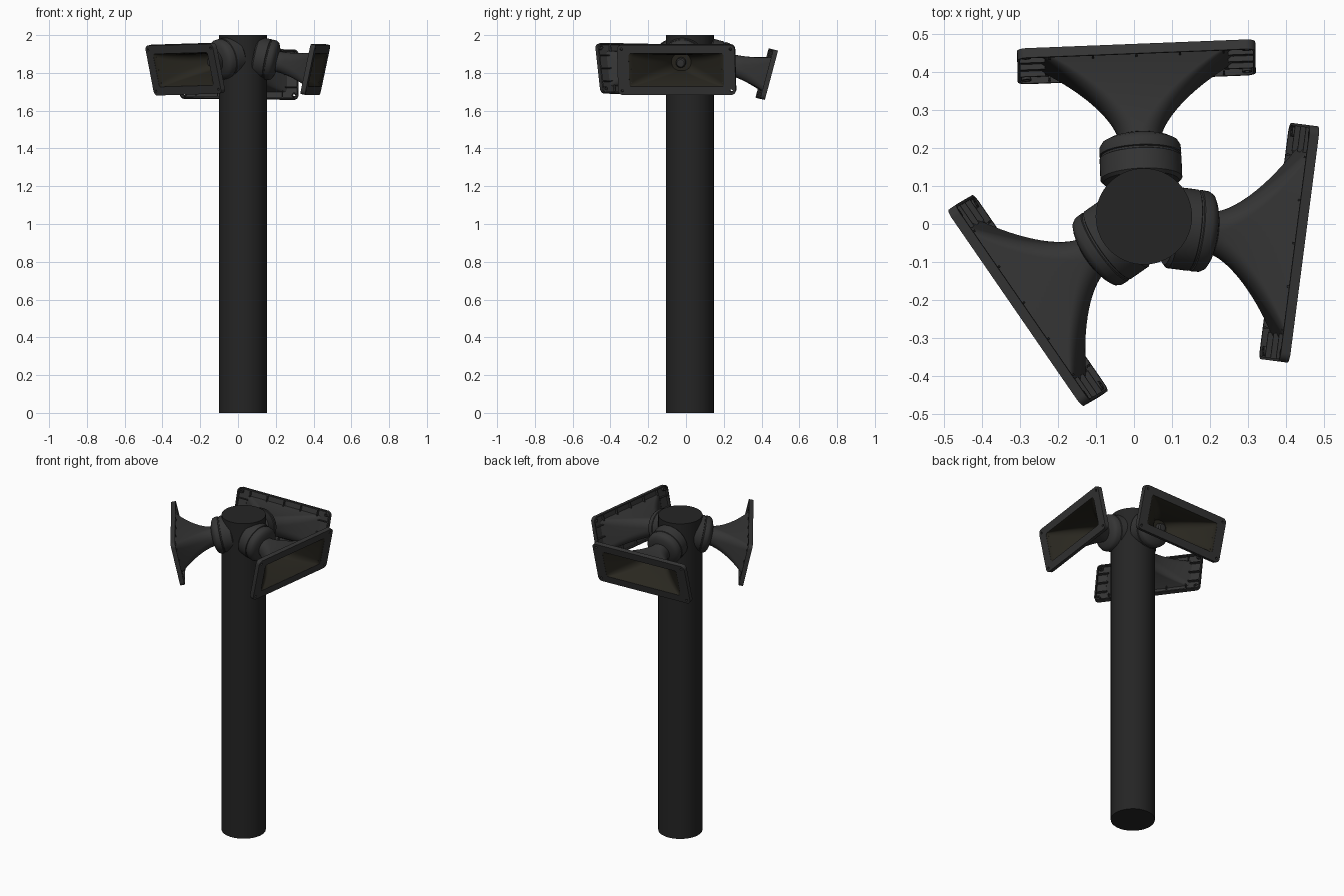
import bpy, bmesh, math
from mathutils import Matrix, Vector

if "Cube" in bpy.data.objects:
    bpy.data.objects.remove(bpy.data.objects["Cube"])


def material(name, rgb):
    m = bpy.data.materials.new(name)
    m.diffuse_color = (*rgb, 1)
    m.use_nodes = True
    m.node_tree.nodes["Principled BSDF"].inputs["Base Color"].default_value = m.diffuse_color
    return m


POLE = material("pole_black", (0.018, 0.018, 0.018))
SHELL = material("horn_grey", (0.035, 0.035, 0.035))
INSIDE = material("horn_inside", (0.022, 0.020, 0.014))


def finish(bm, name, mats, angle=35):
    bmesh.ops.recalc_face_normals(bm, faces=bm.faces)
    me = bpy.data.meshes.new(name)
    bm.to_mesh(me)
    bm.free()
    for m in mats:
        me.materials.append(m)
    me.shade_smooth()
    me.set_sharp_from_angle(angle=math.radians(angle))
    return me


def add(name, me, matrix=Matrix()):
    ob = bpy.data.objects.new(name, me)
    bpy.context.collection.objects.link(ob)
    ob.matrix_world = matrix
    return ob


def rounded_rect(w, h, r, n=8):
    pts = []
    for k, (sx, sy) in enumerate([(1, 1), (-1, 1), (-1, -1), (1, -1)]):
        for i in range(n + 1):
            a = math.pi / 2 * (k + i / n)
            pts.append((sx * (w - r) + r * math.cos(a), sy * (h - r) + r * math.sin(a)))
    return pts


def circle(x, z, r, n=16):
    return [(x + r * math.cos(2 * math.pi * i / n), z + r * math.sin(2 * math.pi * i / n)) for i in range(n)]


def plate(bm, loops, y0, y1):
    """Flat plate with holes, in the x-z plane, from y0 to y1."""
    cu = bpy.data.curves.new("plate_helper", 'CURVE')
    cu.dimensions, cu.fill_mode, cu.extrude = '2D', 'BOTH', (y1 - y0) / 2
    for pts in loops:
        sp = cu.splines.new('POLY')
        sp.points.add(len(pts) - 1)
        for p, (x, z) in zip(sp.points, pts):
            p.co = (x, z, 0, 1)
        sp.use_cyclic_u = True
    ob = bpy.data.objects.new("plate_helper", cu)
    bpy.context.collection.objects.link(ob)
    me = bpy.data.meshes.new_from_object(ob.evaluated_get(bpy.context.evaluated_depsgraph_get()))
    me.transform(Matrix.Translation((0, (y0 + y1) / 2, 0)) @ Matrix.Rotation(math.pi / 2, 4, 'X'))
    bm.from_mesh(me)
    bpy.data.objects.remove(ob)
    bpy.data.curves.remove(cu)
    bpy.data.meshes.remove(me)
    bmesh.ops.remove_doubles(bm, verts=bm.verts, dist=1e-5)


def box(bm, centre, size):
    bmesh.ops.create_cube(bm, size=1, matrix=Matrix.Translation(centre) @ Matrix.Diagonal((*size, 1)))


def horn_mesh():
    """Flared shell lofted from a round neck to a rectangular mouth, plus its inside."""
    bm = bmesh.new()
    L, N = 0.23, 18

    def ring(t, wall):
        w = 0.055 + 0.207 * t ** 1.6 - wall
        h = 0.055 + 0.043 * t ** 1.9 - wall
        r = min(w, h) * (1 - t) ** 0.8 + 0.012 * t
        return [bm.verts.new((x, -L + L * t - 0.001, z)) for x, z in rounded_rect(w, h, min(r, h * 0.999))]

    outer = [ring(i / N, 0) for i in range(N + 1)]
    inner = [ring(i / N, 0.009) for i in range(N, 1, -1)]
    rings = outer + inner
    for k, (a, b) in enumerate(zip(rings, rings[1:])):
        for i in range(len(a)):
            j = (i + 1) % len(a)
            f = bm.faces.new((a[i], a[j], b[j], b[i]))
            f.material_index = 1 if k > N else 0
    bm.faces.new(rings[0])
    bm.faces.new(rings[-1]).material_index = 1
    return finish(bm, "horn", [SHELL, INSIDE], 40)


def flange_mesh():
    """Front plate with screw holes, backward lip, screw bosses and stiffening ribs."""
    bm = bmesh.new()
    W, H = 0.314, 0.135
    corners = [(sx * 0.291, sz * 0.112) for sx in (-1, 1) for sz in (-1, 1)]
    opening = rounded_rect(0.253, 0.089, 0.012)
    plate(bm, [rounded_rect(W, H, 0.025), opening] + [circle(x, z, 0.007) for x, z in corners], -0.009, 0)
    plate(bm, [rounded_rect(W, H, 0.025), rounded_rect(W - 0.007, H - 0.007, 0.018)], -0.026, -0.009)
    for x, z in corners:
        plate(bm, [circle(x, z, 0.013), circle(x, z, 0.007)], -0.022, -0.009)
    for s in (-1, 1):
        for x in (-0.23, -0.115, 0, 0.115, 0.23):
            box(bm, (x, -0.016, s * 0.111), (0.005, 0.015, 0.04))
        for z in (-0.07, 0, 0.07):
            box(bm, (s * 0.276, -0.016, z), (0.07, 0.015, 0.005))
    return finish(bm, "flange", [SHELL])


def lathe_mesh(name, profile, mat, steps=48):
    """Revolve (radius, y) points around the y axis."""
    bm = bmesh.new()
    vs = [bm.verts.new((r, y, 0)) for r, y in profile]
    es = [bm.edges.new(p) for p in zip(vs, vs[1:])]
    bmesh.ops.spin(bm, geom=vs + es, cent=(0, 0, 0), axis=(0, 1, 0), angle=2 * math.pi, steps=steps)
    bmesh.ops.remove_doubles(bm, verts=bm.verts, dist=1e-5)
    return finish(bm, name, [mat])


# Pole
bm = bmesh.new()
bmesh.ops.create_cone(bm, cap_ends=True, segments=64, radius1=0.127, radius2=0.127, depth=2,
                      matrix=Matrix.Translation((0.026, 0.02, 1)))
add("pole", finish(bm, "pole", [POLE]))

# Shared meshes for the three loudspeakers
horn = horn_mesh()
flange = flange_mesh()
driver = lathe_mesh("driver_housing", [
    (0, -0.34), (0.1, -0.34), (0.108, -0.332), (0.108, -0.276), (0.104, -0.274), (0.104, -0.269),
    (0.108, -0.267), (0.107, -0.246), (0.1, -0.234), (0.085, -0.226), (0.06, -0.218), (0, -0.216)], SHELL)
plug = lathe_mesh("throat_plug", [
    (0, -0.215), (0.026, -0.215), (0.026, -0.18), (0.02, -0.172), (0, -0.17)], SHELL, 24)

# Mouth centre, heading, downward tilt and roll in degrees for each loudspeaker
speakers = {
    "back": ((0.006, 0.440, 1.790), 92.4, 15, 0.5),
    "right": ((0.422, -0.051, 1.815), -7.4, 12, 0),
    "left": ((-0.290, -0.209, 1.817), 214.8, 12.5, 1),
}
for side, (centre, heading, tilt, roll) in speakers.items():
    m = (Matrix.Translation(centre)
         @ Matrix.Rotation(math.radians(heading - 90), 4, 'Z')
         @ Matrix.Rotation(math.radians(-tilt), 4, 'X')
         @ Matrix.Rotation(math.radians(roll), 4, 'Y'))
    for part, me in (("horn", horn), ("flange", flange), ("driver_housing", driver), ("throat_plug", plug)):
        add(f"{side}_{part}", me, m)
